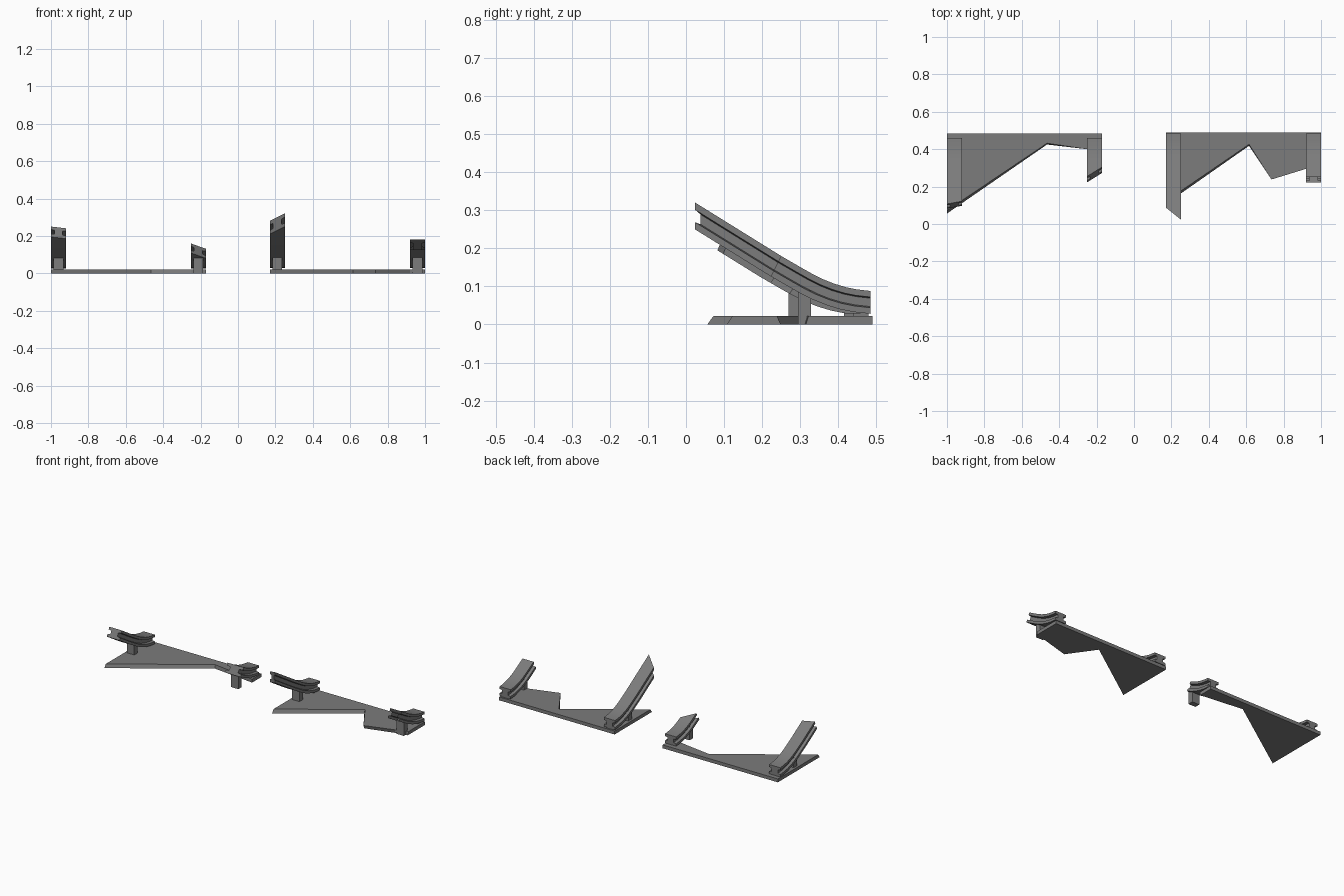
import bpy, bmesh
from mathutils import Vector

if "Cube" in bpy.data.objects:
    bpy.data.objects.remove(bpy.data.objects["Cube"])

W = 0.08          # rail width
H = 0.06          # rail depth
FL = 0.016        # flange thickness
RECESS = 0.018    # side groove depth

# Top line of the slide rail (y, z)
TOP = [(-0.04, 0.36), (0.25, 0.18), (0.30, 0.151), (0.33, 0.134), (0.36, 0.119),
       (0.39, 0.107), (0.42, 0.098), (0.45, 0.092), (0.485, 0.088)]

DARK = bpy.data.materials.new("dark_grey_metal")
DARK.diffuse_color = (0.2, 0.2, 0.2, 1)
DARK.use_nodes = True
DARK.node_tree.nodes["Principled BSDF"].inputs["Base Color"].default_value = DARK.diffuse_color


def finish(name, bm, smooth=False):
    bmesh.ops.recalc_face_normals(bm, faces=bm.faces)
    me = bpy.data.meshes.new(name)
    bm.to_mesh(me)
    bm.free()
    me.materials.append(DARK)
    ob = bpy.data.objects.new(name, me)
    bpy.context.collection.objects.link(ob)
    if smooth:
        bpy.ops.object.select_all(action='DESELECT')
        ob.select_set(True)
        bpy.context.view_layer.objects.active = ob
        bpy.ops.object.shade_smooth_by_angle(angle=0.5)
    return ob


def loft(bm, rings):
    vs = [[bm.verts.new(p) for p in r] for r in rings]
    n = len(vs[0])
    for a, b in zip(vs, vs[1:]):
        for i in range(n):
            j = (i + 1) % n
            bm.faces.new((a[i], a[j], b[j], b[i]))
    bm.faces.new(vs[0][::-1])
    bm.faces.new(vs[-1])


# Curved I-section rail, trimmed at the front by a slanted plane
def rail(name, xl, dy, dz, cut_left_y, cut_right_y, down):
    h, r = W / 2, W / 2 - RECESS
    half = [(h, 0), (h, FL), (r, FL + 0.003), (r, H - FL - 0.003), (h, H - FL), (h, H)]
    prof = half + [(-x, d) for x, d in reversed(half)]
    pts = [Vector((0, y + dy, z + dz)) for y, z in TOP]
    rings = []
    for i, p in enumerate(pts):
        t = (pts[min(i + 1, len(pts) - 1)] - pts[max(i - 1, 0)]).normalized()
        if i == len(pts) - 1:
            t = Vector((0, 1, 0))
        n = Vector((0, t.z, -t.y))
        rings.append([Vector((xl + h + x, 0, 0)) + p + n * d for x, d in prof])
    bm = bmesh.new()
    loft(bm, rings)

    def top_at(y):
        a, b = (pts[0], pts[1]) if y < pts[1].y else (pts[1], pts[3])
        return a.z + (b.z - a.z) * (y - a.y) / (b.y - a.y)

    p0 = Vector((xl, cut_left_y, top_at(cut_left_y)))
    p1 = Vector((xl + W, cut_right_y, top_at(cut_right_y)))
    no = (p1 - p0).cross(Vector(down)).normalized()
    if no.y < 0:
        no = -no
    res = bmesh.ops.bisect_plane(bm, geom=bm.verts[:] + bm.edges[:] + bm.faces[:],
                                 plane_co=p0, plane_no=no, clear_inner=True)
    edges = [e for e in res['geom_cut'] if isinstance(e, bmesh.types.BMEdge)]
    bmesh.ops.holes_fill(bm, edges=edges, sides=0)
    finish(name, bm, True)


def box(name, x0, x1, y0, y1, z0, z1):
    bm = bmesh.new()
    loft(bm, [[(x0, y0, z), (x1, y0, z), (x1, y1, z), (x0, y1, z)] for z in (z0, z1)])
    finish(name, bm)


# Base plate with bevelled front edges: points are (x, bottom y, top y)
def base(name, pts):
    bm = bmesh.new()
    loft(bm, [[(x, a, 0) for x, a, b in pts], [(x, b, 0.022) for x, a, b in pts]])
    finish(name, bm)


base("left_base", [(-1, 0.056, 0.072), (-0.465, 0.425, 0.432), (-0.25, 0.40, 0.40),
                   (-0.172, 0.39, 0.39), (-0.172, 0.485, 0.485), (-1, 0.485, 0.485)])
base("right_base", [(0.17, 0.107, 0.122), (0.615, 0.418, 0.426), (0.735, 0.248, 0.238),
                    (0.92, 0.300, 0.295), (1, 0.315, 0.322), (1, 0.49, 0.49), (0.17, 0.49, 0.49)])

SQUARE = (0, -0.53, -0.85)
UP = (0, 0, -1)
rail("left_long_rail", -1.0, -0.025, -0.003, 0.107, 0.122, (0, -0.4, -0.9))
rail("left_short_rail", -0.252, -0.025, -0.003, 0.254, 0.304, SQUARE)
rail("right_long_rail", 0.17, 0, 0, 0.088, 0.024, UP)
rail("right_short_rail", 0.92, 0, 0, 0.25, 0.25, (0, -0.45, -0.88))

# Posts under the rails and low pads under the rail ends
for name, xl, dy in (("left_long", -1.0, -0.025), ("left_short", -0.252, -0.025),
                     ("right_long", 0.17, 0), ("right_short", 0.92, 0)):
    c = xl + W / 2
    box(name + "_post", c - 0.026, c + 0.026, 0.294 + dy, 0.329 + dy, 0, 0.09)
    box(name + "_pad", c - 0.026, c + 0.026, 0.44 + dy, 0.48 + dy, 0.015, 0.03)
